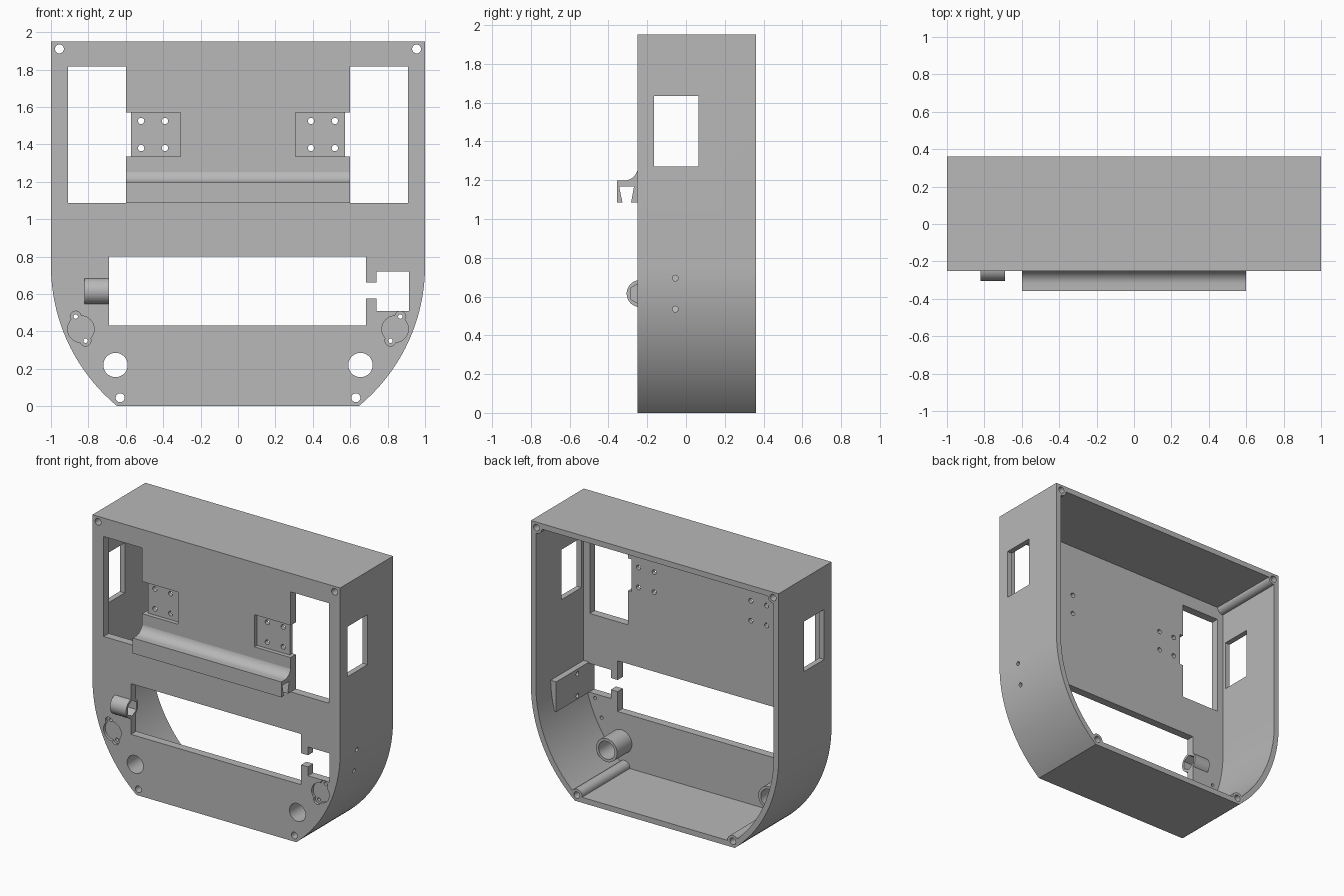
import bpy, bmesh
from math import cos, sin, pi, asin, sqrt

if "Cube" in bpy.data.objects:
    bpy.data.objects.remove(bpy.data.objects["Cube"], do_unlink=True)

grey = bpy.data.materials.new("plain grey")
grey.use_nodes = True
colour = (0.48, 0.48, 0.48, 1)
grey.diffuse_color = colour
grey.node_tree.nodes["Principled BSDF"].inputs["Base Color"].default_value = colour

FRONT, PLATE, BACK, WALL = -0.25, -0.19, 0.36, 0.04


def prism(name, pts, a, b, axis="Y"):
    """Extrude a 2D profile (x,z along Y, or y,z along X) from a to b."""
    bm = bmesh.new()
    place = (lambda p, t: (p[0], t, p[1])) if axis == "Y" else (lambda p, t: (t, p[0], p[1]))
    rings = [[bm.verts.new(place(p, t)) for p in pts] for t in (a, b)]
    n = len(pts)
    bm.faces.new(rings[0])
    bm.faces.new(rings[1][::-1])
    for i in range(n):
        j = (i + 1) % n
        bm.faces.new((rings[0][i], rings[1][i], rings[1][j], rings[0][j]))
    bmesh.ops.recalc_face_normals(bm, faces=bm.faces)
    me = bpy.data.meshes.new(name)
    bm.to_mesh(me)
    bm.free()
    me.materials.append(grey)
    ob = bpy.data.objects.new(name, me)
    bpy.context.collection.objects.link(ob)
    return ob


def rect(u0, u1, v0, v1):
    return [(u0, v0), (u1, v0), (u1, v1), (u0, v1)]


def circle(u, v, r, n=32):
    return [(u + r * sin(2 * pi * i / n), v + r * cos(2 * pi * i / n)) for i in range(n)]


def cut(ob, cutter):
    """Subtract the cutter from the object, then discard the cutter."""
    cutter.hide_render = True
    mod = ob.modifiers.new("cut", "BOOLEAN")
    mod.operation, mod.solver, mod.object = "DIFFERENCE", "EXACT", cutter
    bpy.context.view_layer.update()
    me = bpy.data.meshes.new_from_object(ob.evaluated_get(bpy.context.evaluated_depsgraph_get()))
    ob.modifiers.clear()
    ob.data = me
    bpy.data.objects.remove(cutter, do_unlink=True)


def outline(inset):
    """Flat top, straight sides, arcs sweeping in to a narrower flat base."""
    cx, cz, r = 0.03, 0.75, 0.97 - inset
    end = asin((cz - inset) / r)
    half = [(cx + r * cos(end * i / 28), cz - r * sin(end * i / 28)) for i in range(29)]
    half = [(1 - inset, 1.95 - inset)] + half
    return half + [(-x, z) for x, z in reversed(half)]


SIDES = (-1, 1)
posts = [(s * x, z) for s in SIDES for x, z in ((0.955, 1.91), (0.63, 0.045))]

# Cavity, with the screw posts, tubes and switch pad left standing in it
cavity = prism("cavity", outline(WALL), PLATE, BACK + 0.1)
for x, z in posts:
    cut(cavity, prism("post", circle(x, z, 0.043), -0.4, 0.6))
for s in SIDES:
    cut(cavity, prism("tube", circle(s * 0.655, 0.22, 0.085, 40), -0.4, -0.02))
cut(cavity, prism("pad", rect(0.915, 1.1, 0.51, 0.73), -0.4, 0.19))

# Housing open at the back
body = prism("housing", outline(0), FRONT, BACK)
cut(body, cavity)


def through(pts, y0=-0.5, y1=0.6):
    cut(body, prism("hole", pts, y0, y1))


for x, z in posts:
    through(circle(x, z, 0.024, 24))
for s in SIDES:
    # Tall front windows with notches, and hinge recesses with screw holes
    through(rect(*sorted((s * 0.6, s * 0.91)), 1.085, 1.815), y1=-0.1)
    through(rect(*sorted((s * 0.572, s * 0.65)), 1.335, 1.57), y1=-0.1)
    through(rect(*sorted((s * 0.308, s * 0.59)), 1.335, 1.57), y1=FRONT + 0.03)
    for x in (0.39, 0.518):
        for z in (1.38, 1.525):
            through(circle(s * x, z, 0.017, 20), y1=0)
    # Bore of each rear tube
    through(circle(s * 0.655, 0.22, 0.065, 40))
    # Round shallow seat with two screw ears
    through(circle(s * 0.84, 0.412, 0.071, 40), y1=FRONT + 0.02)
    for x, z in ((0.868, 0.479), (0.815, 0.35)):
        through(circle(s * x, z, 0.029, 24), y1=FRONT + 0.02)
        through(circle(s * x, z, 0.012, 16), y1=0)

# Wide front slot, with the side pocket joined by a narrow gap
through(rect(-0.69, 0.685, 0.43, 0.8), y1=-0.1)
through(rect(0.65, 0.8, 0.575, 0.66), y1=-0.1)
through(rect(0.74, 0.915, 0.51, 0.72), y1=-0.1)

# Side windows and the two screw holes of the switch pad
cut(body, prism("side_window", rect(-0.165, 0.065, 1.27, 1.635), -1.2, 1.2, "X"))
for z in (0.535, 0.695):
    cut(body, prism("side_hole", circle(-0.055, z, 0.015, 20), 0.85, 1.2, "X"))

# Horizontal sleeve with a blind hexagonal bore
sleeve = prism("sleeve", circle(-0.236, 0.615, 0.07, 48), -0.82, -0.69, "X")
for ob in (sleeve, body):
    cut(ob, prism("bore", circle(-0.236, 0.615, 0.057, 6), -0.8, -0.65, "X"))

# Front rail: hollow fillet above, dovetail groove below
fillet = [(-0.32 + 0.072 * sin(a), 1.27 - 0.072 * cos(a)) for a in (pi / 2 * i / 14 for i in range(15))]
profile = [(-0.24, 1.27), (-0.24, 1.086), (-0.283, 1.086), (-0.268, 1.168), (-0.345, 1.168),
           (-0.328, 1.086), (-0.357, 1.086), (-0.357, 1.198)] + fillet
rail = prism("front_rail", profile, -0.6, 0.6, "X")

# Smooth the curved walls, keep the edges sharp
for ob in (body, sleeve, rail):
    bpy.ops.object.select_all(action="DESELECT")
    ob.select_set(True)
    bpy.context.view_layer.objects.active = ob
    bpy.ops.object.shade_smooth_by_angle(angle=pi / 6)
